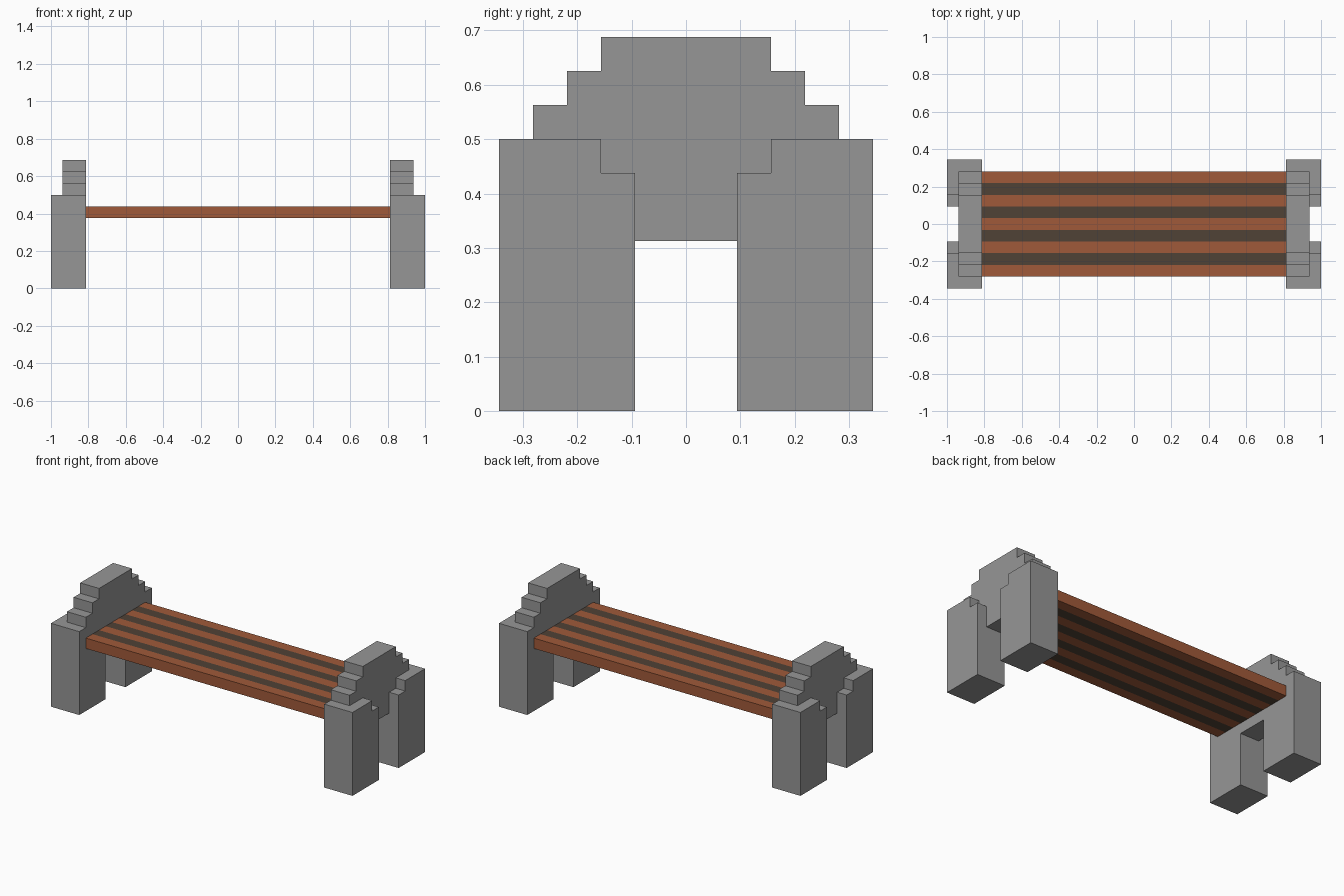
import bpy
import bmesh

U = 0.0625  # one block step

cube = bpy.data.objects.get("Cube")
if cube:
    bpy.data.objects.remove(cube, do_unlink=True)


def material(name, rgb):
    mat = bpy.data.materials.new(name)
    mat.use_nodes = True
    colour = (*rgb, 1.0)
    mat.diffuse_color = colour
    mat.node_tree.nodes["Principled BSDF"].inputs["Base Color"].default_value = colour
    return mat


stone = material("grey stone", (0.305, 0.305, 0.305))
wood = material("warm wood", (0.352, 0.102, 0.042))
dark_wood = material("dark wood", (0.080, 0.054, 0.037))


def extrude_profile(name, profile, x0, x1, mat):
    """Extrude a (y, z) outline, given in block steps, from x0 to x1."""
    bm = bmesh.new()
    face = bm.faces.new([bm.verts.new((x0 * U, y * U, z * U)) for y, z in profile])
    result = bmesh.ops.extrude_face_region(bm, geom=[face])
    verts = [v for v in result["geom"] if isinstance(v, bmesh.types.BMVert)]
    bmesh.ops.translate(bm, verts=verts, vec=((x1 - x0) * U, 0, 0))
    bmesh.ops.recalc_face_normals(bm, faces=bm.faces)
    mesh = bpy.data.meshes.new(name)
    bm.to_mesh(mesh)
    bm.free()
    mesh.materials.append(mat)
    obj = bpy.data.objects.new(name, mesh)
    bpy.context.collection.objects.link(obj)
    return obj


# Half outline of the stepped end panel, mirrored across y
half_panel = [(1.5, 5), (1.5, 7), (2.5, 7), (2.5, 8), (4.5, 8), (4.5, 9),
              (3.5, 9), (3.5, 10), (2.5, 10), (2.5, 11)]
panel = half_panel + [(-y, z) for y, z in reversed(half_panel)]

# Leg outline with a notch at its inner top corner
leg = [(1.5, 0), (5.5, 0), (5.5, 8), (2.5, 8), (2.5, 7), (1.5, 7)]

# Stone ends
for side, sx in (("left", 1), ("right", -1)):
    extrude_profile(f"{side}_end_panel", panel, 13 * sx, 15 * sx, stone)
    for place, sy in (("front", -1), ("back", 1)):
        extrude_profile(f"{side}_{place}_leg", [(y * sy, z) for y, z in leg],
                        13 * sx, 16 * sx, stone)

# Seat slats in alternating colours
for i in range(9):
    y = i - 4.5
    outline = [(y, 6), (y + 1, 6), (y + 1, 7), (y, 7)]
    extrude_profile(f"seat_slat_{i + 1}", outline, -13, 13,
                    dark_wood if i % 2 else wood)
